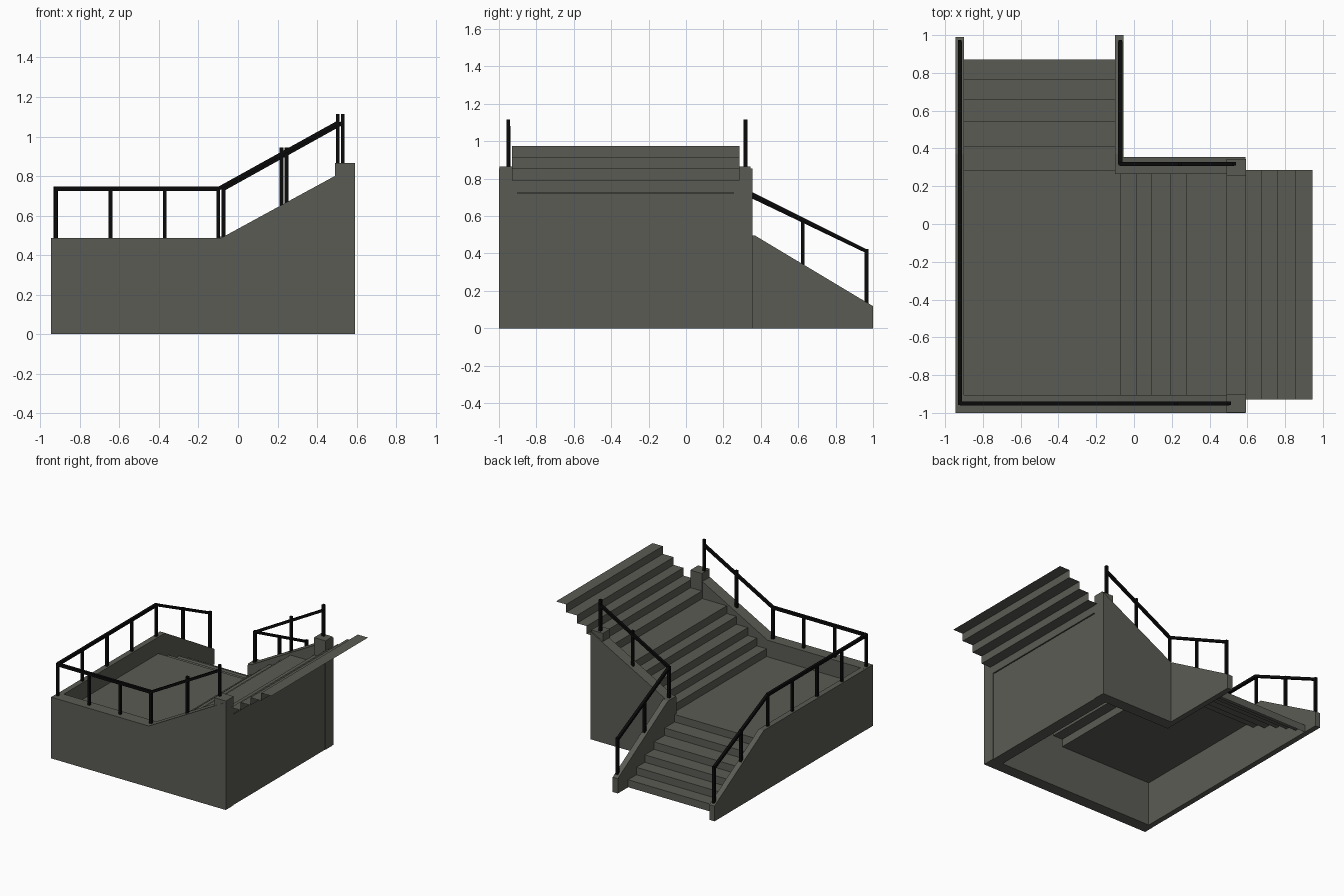
import bpy, bmesh
from mathutils import Vector

if "Cube" in bpy.data.objects:
    bpy.data.objects.remove(bpy.data.objects["Cube"])


def material(name, col):
    m = bpy.data.materials.new(name)
    m.diffuse_color = (*col, 1)
    m.use_nodes = True
    m.node_tree.nodes["Principled BSDF"].inputs["Base Color"].default_value = m.diffuse_color
    return m


STONE = material("grey_stone", (0.105, 0.105, 0.09))
IRON = material("black_iron", (0.003, 0.003, 0.003))


def finish(name, bm, mat):
    me = bpy.data.meshes.new(name)
    bm.to_mesh(me)
    bm.free()
    me.materials.append(mat)
    ob = bpy.data.objects.new(name, me)
    bpy.context.collection.objects.link(ob)
    return ob


def point(axis, s, t, z):
    # s runs along the axis, t across it
    return Vector((s, t, z)) if axis == "x" else Vector((t, s, z))


def wall(name, axis, profile, t0, t1):
    """Side profile (s, z) extruded across from t0 to t1."""
    bm = bmesh.new()
    f = bm.faces.new([bm.verts.new(point(axis, s, t0, z)) for s, z in profile])
    r = bmesh.ops.extrude_face_region(bm, geom=[f])
    vs = [g for g in r["geom"] if isinstance(g, bmesh.types.BMVert)]
    bmesh.ops.translate(bm, verts=vs, vec=point(axis, 0, t1 - t0, 0))
    bmesh.ops.recalc_face_normals(bm, faces=bm.faces)
    return finish(name, bm, STONE)


def block(name, x0, x1, y0, y1, z0, z1):
    return wall(name, "x", [(x0, z0), (x1, z0), (x1, z1), (x0, z1)], y0, y1)


def sheet(name, axis, path, t0, t1):
    """Open folded sheet of treads and risers."""
    bm = bmesh.new()
    rows = [[bm.verts.new(point(axis, s, t, z)) for t in (t0, t1)] for s, z in path]
    for a, b in zip(rows, rows[1:]):
        f = bm.faces.new((a[0], b[0], b[1], a[1]))
        f.normal_update()
        n = f.normal
        up = n.z if abs(n.z) > 0.5 else (-n.x if axis == "x" else n.y)
        if up < 0:
            f.normal_flip()
    return finish(name, bm, STONE)


def bar(bm, a, b, w):
    """Square bar between two points, with upright ends on sloped runs."""
    a, b = Vector(a), Vector(b)
    d = b - a
    if abs(d.x) + abs(d.y) < 1e-6:
        u, v = Vector((w / 2, 0, 0)), Vector((0, w / 2, 0))
    else:
        u = Vector((-d.y, d.x, 0)).normalized() * w / 2
        v = Vector((0, 0, w / 2))
    ends = [[bm.verts.new(p + i * u + j * v) for i, j in ((-1, -1), (1, -1), (1, 1), (-1, 1))]
            for p in (a, b)]
    for k in range(4):
        n = (k + 1) % 4
        bm.faces.new((ends[0][k], ends[0][n], ends[1][n], ends[1][k]))
    bm.faces.new(ends[0])
    bm.faces.new(ends[1])


def railing(name, corners, posts):
    bm = bmesh.new()
    for a, b in zip(corners, corners[1:]):
        bar(bm, a, b, 0.022)
    for x, y, z0, z1 in posts:
        bar(bm, (x, y, z0), (x, y, z1), 0.019)
    bmesh.ops.recalc_face_normals(bm, faces=bm.faces)
    return finish(name, bm, IRON)


# stair surfaces: lower flight and landing, then upper flight in two runs
LAND, H = 0.355, 0.062
path, z = [(0.87, 0)], 0
edges = [0.87, 0.765, 0.66, 0.545, 0.41, 0.285]
for i, y in enumerate(edges):
    z += LAND / 6
    path += [(y, z), (edges[i + 1] if i < 5 else -0.93, z)]
sheet("lower_steps_and_landing", "y", path, -0.92, -0.075)

edges = [-0.075, 0.01, 0.09, 0.19, 0.275, 0.49, 0.59, 0.675, 0.76, 0.855, 0.945]
path, z = [(-0.075, LAND)], LAND
for a, b in zip(edges, edges[1:]):
    z += H
    path += [(a, z), (b, z)]
sheet("upper_steps", "x", path, -0.93, 0.285)

# walls
wall("front_wall", "x", [(-0.945, 0), (0.59, 0), (0.59, 0.855), (-0.085, 0.487), (-0.945, 0.487)],
     -1.0, -0.905)
wall("back_wall", "x", [(-0.1, 0), (0.59, 0), (0.59, 0.855), (-0.085, 0.487), (-0.1, 0.487)],
     0.265, 0.355)
wall("left_wall", "y", [(-0.998, 0), (0.99, 0), (0.99, 0.122), (0.37, 0.486), (-0.998, 0.486)],
     -0.944, -0.9)
wall("lower_stair_wall", "y", [(0.266, 0), (1.0, 0), (1.0, 0.118), (0.37, 0.495), (0.266, 0.495)],
     -0.1, -0.055)
block("right_wall", 0.495, 0.588, -0.91, 0.27, 0, 0.72)

# square pillars at the top of the upper flight
for name, y0, y1 in (("front_pillar", -0.998, -0.9), ("back_pillar", 0.255, 0.345)):
    block(name, 0.49, 0.592, y0, y1, 0, 0.866)

# railing along the left and front walls
XL, YF = -0.922, -0.95
posts = [(XL, YF + i * 0.31, 0.47, 0.745) for i in range(5)]
posts += [(XL, 0.625, 0.32, 0.585), (XL, 0.965, 0.12, 0.425)]
posts += [(x, YF, 0.47, 0.745) for x in (-0.645, -0.37, -0.1)]
posts += [(0.22, YF, 0.63, 0.945), (0.505, YF, 0.8, 1.115)]
railing("outer_railing",
        [(XL, 0.965, 0.412), (XL, 0.29, 0.735), (XL, YF, 0.735), (-0.1, YF, 0.735),
         (0.505, YF, 1.07)], posts)

# railing around the inner corner
XI, YB = -0.073, 0.318
railing("inner_railing",
        [(XI, 0.965, 0.412), (XI, YB, 0.735), (0.53, YB, 1.07)],
        [(XI, YB, 0.47, 0.745), (XI, 0.625, 0.32, 0.585), (XI, 0.965, 0.12, 0.425),
         (0.245, YB, 0.64, 0.945), (0.53, YB, 0.84, 1.115)])
